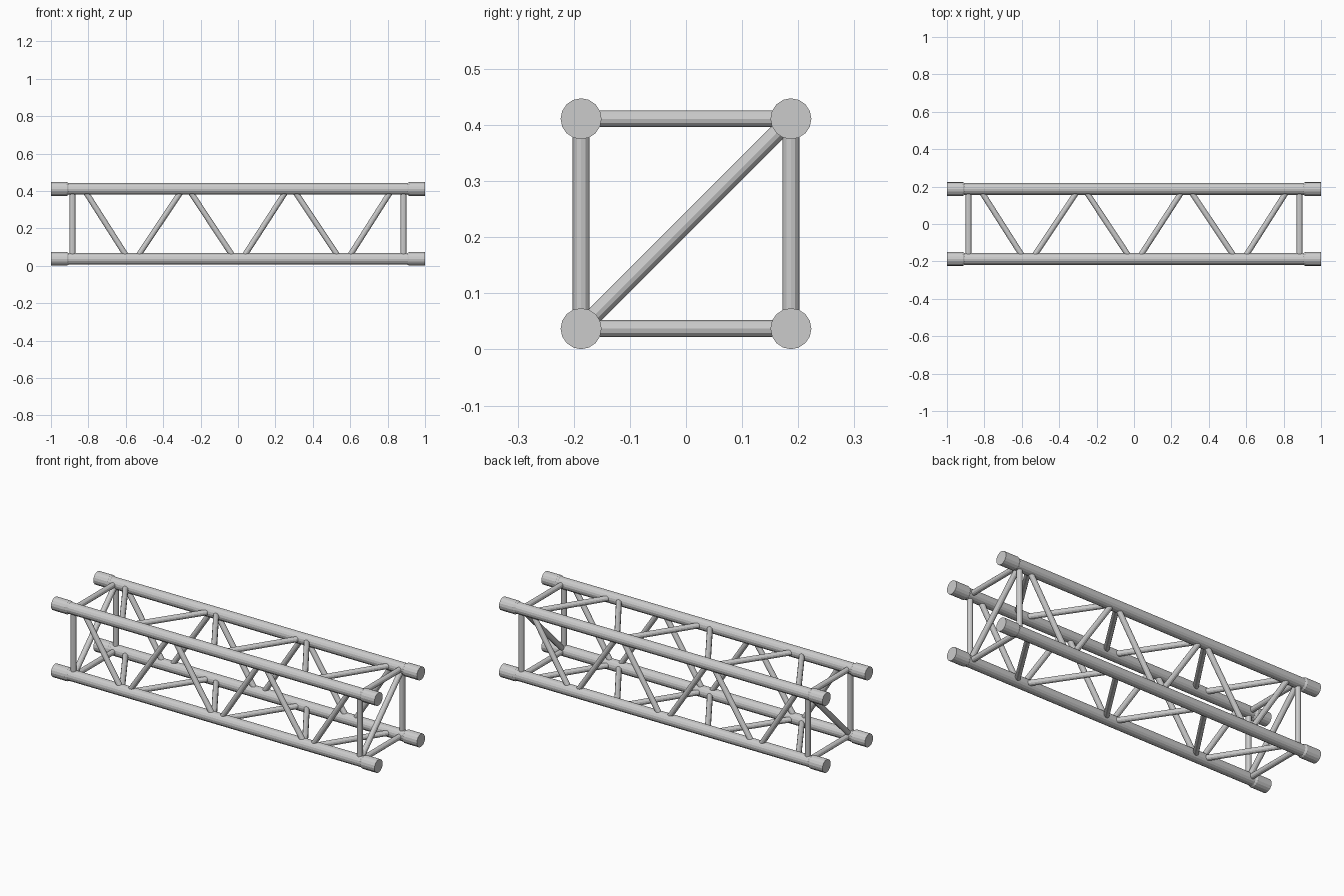
import bpy
from mathutils import Vector

cube = bpy.data.objects.get("Cube")
if cube:
    bpy.data.objects.remove(cube)

metal = bpy.data.materials.new("brushed aluminium")
metal.use_nodes = True
colour = (0.6, 0.6, 0.6, 1)
metal.diffuse_color = colour
metal.node_tree.nodes["Principled BSDF"].inputs["Base Color"].default_value = colour

HALF = 0.187      # chord offset from the truss axis
MID = 0.224       # height of the truss axis
END = 0.885       # position of the end frames


def tube(name, start, end, radius, sides):
    """Capped tube between two points, given relative to the truss axis."""
    a, b = Vector(start), Vector(end)
    axis = b - a
    bpy.ops.mesh.primitive_cylinder_add(
        vertices=sides, radius=radius, depth=axis.length,
        location=(a + b) / 2 + Vector((0, 0, MID)),
        rotation=axis.to_track_quat('Z', 'Y').to_euler())
    obj = bpy.context.object
    obj.name = name
    obj.data.materials.append(metal)
    bpy.ops.object.shade_smooth_by_angle(angle=0.35)
    return obj


# Main chords with thicker end sleeves
for y in (-HALF, HALF):
    for z in (-HALF, HALF):
        tube("chord", (-0.95, y, z), (0.95, y, z), 0.031, 16)
        for s in (-1, 1):
            tube("end_sleeve", (s * 0.915, y, z), (s, y, z), 0.0365, 16)
            # Short tapered collar joining the sleeve to the chord
            collar = tube("sleeve_collar", (s * 0.905, y, z), (s * 0.915, y, z), 0.0365, 16)
            for v in collar.data.vertices:
                if v.co.z < 0:
                    v.co.x *= 0.85
                    v.co.y *= 0.85

# Zigzag braces: (position on the high chord, position on the low chord)
braces = [(-0.825, -0.587), (-0.295, -0.545), (-0.265, -0.018),
          (0.265, 0.023), (0.295, 0.545), (0.825, 0.587)]
for side in (-HALF, HALF):
    for high, low in braces:
        tube("side_brace", (high, side, HALF), (low, side, -HALF), 0.015, 12)
        tube("level_brace", (high, HALF, side), (low, -HALF, side), 0.015, 12)

# Square end frames, each with one diagonal
for x in (-END, END):
    for side in (-HALF, HALF):
        tube("frame_post", (x, side, -HALF), (x, side, HALF), 0.015, 12)
        tube("frame_rail", (x, -HALF, side), (x, HALF, side), 0.015, 12)
    tube("frame_diagonal", (x, -HALF, -HALF), (x, HALF, HALF), 0.015, 12)
